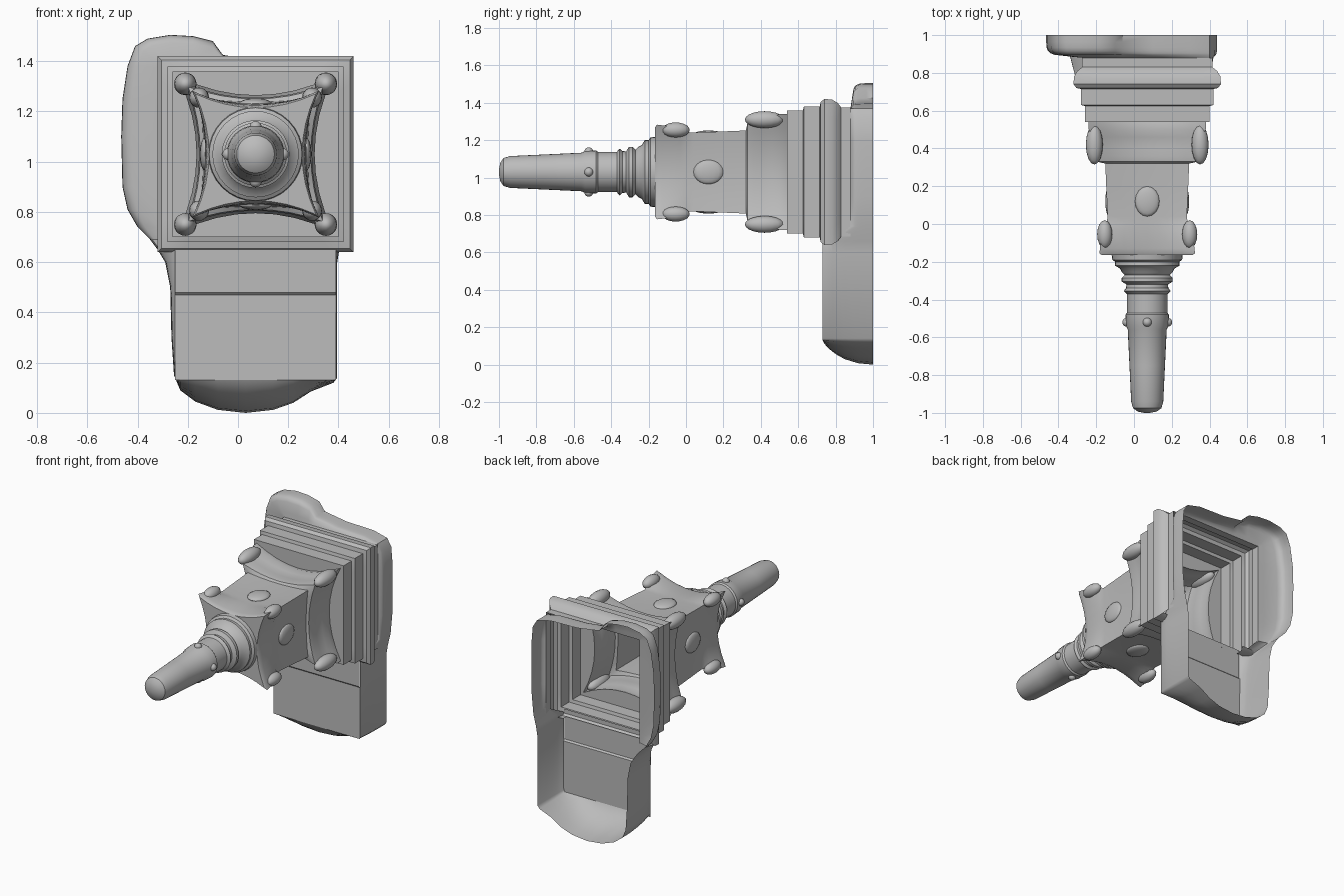
import bpy, bmesh, math
from mathutils import Vector

if "Cube" in bpy.data.objects:
    bpy.data.objects.remove(bpy.data.objects["Cube"], do_unlink=True)

CX, CZ = 0.07, 1.03          # axis of the tower
SIDE = 8                     # segments along each side of a section

grey = bpy.data.materials.new("plain_grey")
grey.use_nodes = True
grey.diffuse_color = (0.5, 0.5, 0.5, 1)
grey.node_tree.nodes["Principled BSDF"].inputs["Base Color"].default_value = (0.5, 0.5, 0.5, 1)


def finish(name, bm, angle=35):
    bmesh.ops.recalc_face_normals(bm, faces=bm.faces)
    mesh = bpy.data.meshes.new(name)
    bm.to_mesh(mesh)
    bm.free()
    mesh.materials.append(grey)
    obj = bpy.data.objects.new(name, mesh)
    bpy.context.collection.objects.link(obj)
    bpy.ops.object.select_all(action='DESELECT')
    obj.select_set(True)
    bpy.context.view_layer.objects.active = obj
    bpy.ops.object.shade_smooth_by_angle(angle=math.radians(angle))


def loft(rings, cap=False):
    """Skin closed rings of equal length; optionally close the last one."""
    bm = bmesh.new()
    rows = [[bm.verts.new(p) for p in ring] for ring in rings]
    n = len(rows[0])
    for a, b in zip(rows, rows[1:]):
        for i in range(n):
            j = (i + 1) % n
            bm.faces.new((a[i], a[j], b[j], b[i]))
    if cap:
        bm.faces.new(rows[-1])
    return bm


def section(y, corner, mid):
    """Square with bowed-in sides; mid = 0 gives a circle of radius corner."""
    ring = []
    for side in range(4):
        turn = side * math.pi / 2
        for k in range(SIDE):
            t = 2 * k / SIDE - 1
            if mid:
                p = Vector((t * corner, mid + (corner - mid) * t * t))
            else:
                a = t * math.pi / 4
                p = Vector((math.sin(a), math.cos(a))) * corner
            u = p.x * math.cos(turn) + p.y * math.sin(turn)
            v = p.y * math.cos(turn) - p.x * math.sin(turn)
            ring.append((CX + u, y, CZ + v))
    return ring


def blob(name, centre, radii):
    bm = bmesh.new()
    bmesh.ops.create_uvsphere(bm, u_segments=16, v_segments=10, radius=1)
    bmesh.ops.scale(bm, vec=radii, verts=bm.verts)
    bmesh.ops.translate(bm, vec=centre, verts=bm.verts)
    finish(name, bm, 60)


# Square stepped plinth, open at the back and along its rear lower edge
steps = [(0.88, 0.345), (0.83, 0.345), (0.81, 0.37), (0.78, 0.388), (0.74, 0.39),
         (0.72, 0.375), (0.715, 0.35), (0.63, 0.35), (0.625, 0.33), (0.54, 0.33)]
plinth = loft([section(y, h, h) for y, h in steps] + [section(0.54, 0.31, 0.225)])
hidden = [f for f in plinth.faces
          if f.calc_center_median().y > 0.74 and f.calc_center_median().z < CZ - 0.33
          and abs(f.calc_center_median().x - CX) < 0.33]
bmesh.ops.delete(plinth, geom=hidden, context='FACES')
finish("stepped_plinth", plinth)

# Tower legs, body and upper gallery
body = [(0.54, 0.31, 0.225), (0.5, 0.31, 0.235), (0.46, 0.29, 0.225), (0.4, 0.282, 0.22),
        (0.36, 0.278, 0.225), (0.33, 0.268, 0.22), (0.32, 0.222, 0.208), (0.2, 0.217, 0.203),
        (0.04, 0.21, 0.2), (0.0, 0.215, 0.2), (-0.03, 0.24, 0.2), (-0.13, 0.25, 0.195),
        (-0.155, 0.253, 0.19), (-0.165, 0.24, 0.185)]
finish("tower_body", loft([section(*s) for s in body] + [section(-0.165, 0.18, 0)]))

# Round rings and the tapered spire
rings = [(-0.165, 0.188), (-0.19, 0.185), (-0.2, 0.17), (-0.22, 0.172), (-0.235, 0.145),
         (-0.255, 0.135), (-0.27, 0.12), (-0.285, 0.135), (-0.305, 0.135), (-0.32, 0.11),
         (-0.34, 0.112), (-0.355, 0.125), (-0.37, 0.108), (-0.47, 0.107), (-0.48, 0.115),
         (-0.54, 0.112), (-0.56, 0.103), (-0.75, 0.094), (-0.94, 0.085), (-0.975, 0.075),
         (-0.993, 0.05), (-1.0, 0.015)]
finish("spire", loft([section(y, r, 0) for y, r in rings], cap=True))

# Corner scrolls on both tiers
for sx, right in ((-1, "right"), (1, "left")):
    for sz, level in ((-1, "lower"), (1, "upper")):
        tag = level + "_" + right
        blob("leg_scroll_" + tag, (CX + sx * 0.28, 0.42, CZ + sz * 0.28), (0.045, 0.105, 0.045))
        blob("gallery_scroll_" + tag, (CX + sx * 0.225, -0.055, CZ + sz * 0.225), (0.04, 0.075, 0.04))

# Raised bosses on the body and small knobs round the spire
for i in range(4):
    a = i * math.pi / 2
    dx, dz = round(math.sin(a)), round(math.cos(a))
    flat = (0.02 if dx else 0.065, 0.08, 0.02 if dz else 0.065)
    blob(f"body_boss_{i}", (CX + dx * 0.202, 0.12, CZ + dz * 0.202), flat)
    blob(f"spire_knob_{i}", (CX + dx * 0.108, -0.52, CZ + dz * 0.108), (0.024,) * 3)

# Hollow rear housing: outline of the side lobe, square back and lower box
outline = [(-0.06, 1.425), (-0.1, 1.48), (-0.18, 1.5), (-0.27, 1.505), (-0.36, 1.49), (-0.41, 1.46),
           (-0.44, 1.38), (-0.46, 1.25), (-0.465, 1.1), (-0.46, 0.9), (-0.44, 0.81), (-0.4, 0.74),
           (-0.35, 0.69), (-0.32, 0.65), (-0.29, 0.6), (-0.27, 0.5), (-0.265, 0.3), (-0.255, 0.15),
           (-0.23, 0.09), (-0.17, 0.045), (-0.08, 0.012), (0.03, 0), (0.14, 0.012), (0.22, 0.04),
           (0.29, 0.085), (0.38, 0.12), (0.395, 0.14), (0.395, 0.6), (0.405, 0.66), (0.425, 0.74),
           (0.44, 0.9), (0.44, 1.2), (0.43, 1.32), (0.4, 1.37), (0.3, 1.395), (0.1, 1.4)]


def clamp(v, lo, hi):
    return max(lo, min(hi, v))


def front_point(x, z):
    if z > 0.675:
        return Vector((clamp(x, -0.275, 0.415), 0.88, clamp(z, 0.685, 1.375)))
    return Vector((clamp(x, -0.25, 0.39), 0.73, clamp(z, 0.13, 0.675)))


def housing_ring(depth, inset, floor_inset):
    ring = []
    for x, z in outline:
        f = front_point(x, z)
        k = floor_inset if z < 0.13 else inset
        ring.append((x + (f.x - x) * k, 1 + (f.y - 1) * depth, z + (f.z - z) * k))
    return ring


levels = [(0, 0, 0), (0.3, 0, 0.06), (0.55, 0.01, 0.22), (0.7, 0.05, 0.38),
          (0.8, 0.12, 0.53), (0.87, 0.24, 0.65), (0.96, 0.75, 0.85), (1, 1, 1)]
finish("rear_housing", loft([housing_ring(*level) for level in levels]), 45)

# Front panel of the lower box with a shallow step
bm = bmesh.new()
panel = [(0.725, 0.68), (0.725, 0.48), (0.735, 0.47), (0.73, 0.13)]
rows = [[bm.verts.new((x, y, z)) for x in (-0.25, 0.39)] for y, z in panel]
for a, b in zip(rows, rows[1:]):
    bm.faces.new((a[0], a[1], b[1], b[0]))
finish("lower_box_panel", bm, 20)
